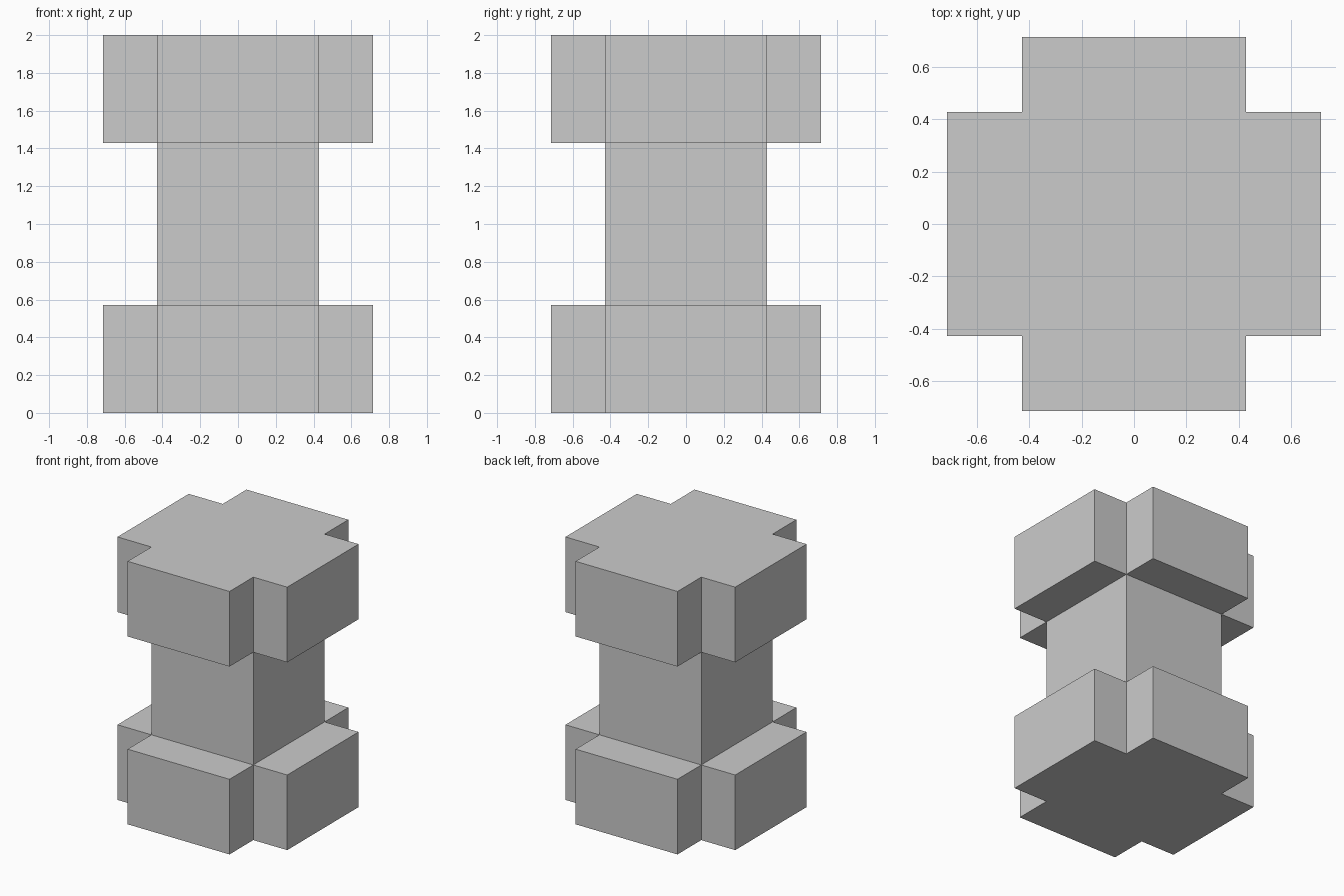
import bpy, bmesh
from mathutils import Vector

if "Cube" in bpy.data.objects:
    bpy.data.objects.remove(bpy.data.objects["Cube"])

U = 2 / 7                 # module: the model is 7 units tall
CORE = 3 * U              # square column width
ARM = U                   # how far each arm sticks out
LEVELS = (2 * U, 5 * U)   # top of the base cross, underside of the top cross

bm = bmesh.new()

# Square column, standing on the floor
bmesh.ops.create_cube(bm, size=1)
bmesh.ops.scale(bm, vec=(CORE, CORE, 2), verts=bm.verts)
bmesh.ops.translate(bm, vec=(0, 0, 1), verts=bm.verts)

# Split the column into base, shaft and top
for z in LEVELS:
    bmesh.ops.bisect_plane(bm, geom=bm.verts[:] + bm.edges[:] + bm.faces[:],
                           plane_co=(0, 0, z), plane_no=(0, 0, 1))
bm.normal_update()

# Pull four arms out of the base and the top, making the crosses
sides = [f for f in bm.faces if abs(f.normal.z) < 0.5
         and not LEVELS[0] < f.calc_center_median().z < LEVELS[1]]
normals = [f.normal.copy() for f in sides]
arms = bmesh.ops.extrude_discrete_faces(bm, faces=sides)["faces"]
for f in arms:
    c = f.calc_center_median()
    out = Vector((c.x, c.y, 0)).normalized()
    bmesh.ops.translate(bm, vec=out * ARM, verts=f.verts)

# Merge flat regions into clean single faces
bmesh.ops.remove_doubles(bm, verts=bm.verts, dist=1e-5)
bmesh.ops.dissolve_limit(bm, angle_limit=0.01, verts=bm.verts, edges=bm.edges)
bmesh.ops.recalc_face_normals(bm, faces=bm.faces)

mesh = bpy.data.meshes.new("cross_ended_column")
bm.to_mesh(mesh)
bm.free()
bpy.context.collection.objects.link(bpy.data.objects.new("cross_ended_column", mesh))
